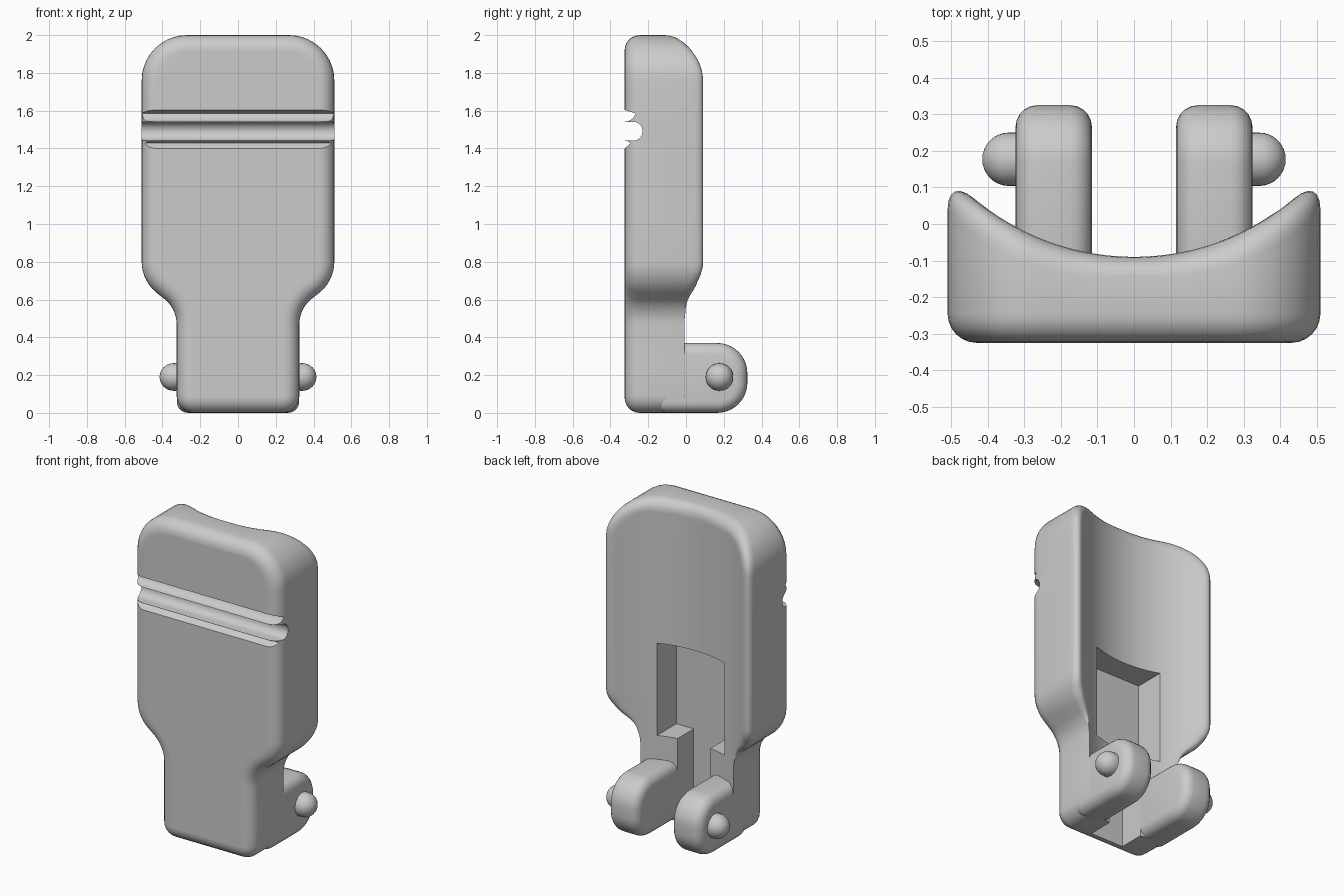
import bpy, bmesh
from math import sin, cos, pi, sqrt, radians
from mathutils import Vector, Matrix

cube = bpy.data.objects.get("Cube")
if cube:
    bpy.data.objects.remove(cube)

grey = bpy.data.materials.new("matte_grey")
grey.use_nodes = True
grey.diffuse_color = (0.6, 0.6, 0.6, 1)
grey.node_tree.nodes["Principled BSDF"].inputs["Base Color"].default_value = (0.6, 0.6, 0.6, 1)


def finish(bm, name):
    bmesh.ops.recalc_face_normals(bm, faces=bm.faces)
    mesh = bpy.data.meshes.new(name)
    bm.to_mesh(mesh)
    bm.free()
    mesh.materials.append(grey)
    obj = bpy.data.objects.new(name, mesh)
    bpy.context.collection.objects.link(obj)
    return obj


def smooth(obj, angle=35):
    bpy.ops.object.select_all(action='DESELECT')
    obj.select_set(True)
    bpy.context.view_layer.objects.active = obj
    bpy.ops.object.shade_smooth_by_angle(angle=radians(angle))


def arc(cx, cy, r, a0, a1, n):
    return [(cx + r * cos(radians(a0 + (a1 - a0) * i / n)),
             cy + r * sin(radians(a0 + (a1 - a0) * i / n))) for i in range(n + 1)]


def prism(name, points, place, lo, hi):
    """Extrude a 2D profile from lo to hi; place maps (u, v, depth) to xyz."""
    bm = bmesh.new()
    a, b = [[bm.verts.new(place(u, v, d)) for u, v in points] for d in (lo, hi)]
    bm.faces.new(a)
    bm.faces.new(b)
    n = len(points)
    for i in range(n):
        bm.faces.new((a[i], a[(i + 1) % n], b[(i + 1) % n], b[i]))
    return finish(bm, name)


def apply_modifier(obj, kind, **settings):
    mod = obj.modifiers.new(kind.lower(), kind)
    for key, value in settings.items():
        setattr(mod, key, value)
    bpy.context.view_layer.objects.active = obj
    bpy.ops.object.modifier_apply(modifier=mod.name)


def cut(obj, cutter):
    apply_modifier(obj, 'BOOLEAN', operation='DIFFERENCE', solver='EXACT', object=cutter)
    bpy.data.objects.remove(cutter)


# Body: front outline, rounded front edge, hollowed back with rounded rim
FRONT, COLS, R = -0.325, 24, 0.68
side = arc(0.235, 0.09, 0.09, -90, 0, 6)
side += [(0.325, z) for z in (0.2, 0.33)]
side += arc(0.495, 0.47, 0.17, 180, 130, 7)
side += arc(0.30, 0.80, 0.21, -50, 0, 7)
side += [(0.51, z) for z in (1.05, 1.3, 1.55)]
side += arc(0.27, 1.76, 0.24, 0, 90, 10)
rows = len(side)


def span(h, z):
    return [(h * (2 * i / COLS - 1), z) for i in range(1, COLS)]


left = [(-x, z) for x, z in side]
outline = [Vector(p) for p in
           side + span(*side[-1])[::-1] + left[::-1] + span(*side[0])]
count = len(outline)
inward = []
for i in range(count):
    before = (outline[i] - outline[i - 1]).normalized()
    after = (outline[(i + 1) % count] - outline[i]).normalized()
    t = (before + after).normalized()
    inward.append(Vector((-t.y, t.x)))


def scoop(x):
    return -0.09 + R - sqrt(R * R - x * x)


def front_point(i, a):
    p = outline[i] + inward[i] * 0.08 * (1 - cos(a))
    return p.x, FRONT + 0.08 * (1 - sin(a)), p.y


def rim_point(i, a):
    fade = min(1, max(0.04, (outline[i].y - 0.52) / 0.16))
    p = outline[i] + inward[i] * 0.07 * fade * (1 - cos(a))
    drop = fade * (0.05 + 0.1 * abs(p.x)) * (1 - sin(a))
    return p.x, scoop(p.x) - drop, p.y


def cap(bm, loop, depth):
    """Fill a loop with a grid of rows joining its left and right sides."""
    grid = []
    for j in range(rows):
        r, l = loop[j], loop[2 * rows + COLS - 2 - j]
        if j == 0:
            inner = loop[2 * rows + COLS - 1:]
        elif j == rows - 1:
            inner = loop[rows:rows + COLS - 1][::-1]
        else:
            inner = []
            for i in range(1, COLS):
                p = l.co.lerp(r.co, i / COLS)
                inner.append(bm.verts.new((p.x, depth(p.x), p.z)))
        grid.append([l] + inner + [r])
    for low, high in zip(grid, grid[1:]):
        for i in range(COLS):
            bm.faces.new((low[i], low[i + 1], high[i + 1], high[i]))


bm = bmesh.new()
STEPS = 6
angles = [pi / 2 * k / STEPS for k in range(STEPS + 1)]
loops = [[bm.verts.new(front_point(i, a)) for i in range(count)] for a in angles[::-1]]
loops += [[bm.verts.new(rim_point(i, a)) for i in range(count)] for a in angles]
for a, b in zip(loops, loops[1:]):
    for i in range(count):
        k = (i + 1) % count
        bm.faces.new((a[i], a[k], b[k], b[i]))
cap(bm, loops[0], lambda x: FRONT)
cap(bm, loops[-1], scoop)
body = finish(bm, "body")

# Finger groove across the front, with softened lips
groove = [(-0.5, 1.395), (FRONT - 0.005, 1.395)]
groove += arc(FRONT, 1.395, 0.046, 90, 30, 4)[::-1][1:]
groove += arc(-0.28, 1.491, 0.05, -90, 90, 10)
groove += arc(FRONT, 1.601, 0.06, -90, -15, 5)
groove += [(FRONT - 0.005, 1.605), (-0.5, 1.605)]
cut(body, prism("groove_cutter", groove, lambda u, v, d: (d, u, v), -0.8, 0.8))

# Stepped slot in the back, open at the bottom
half = [(0.115, -0.1), (0.115, 0.52), (0.235, 0.52), (0.235, 1.1)]
slot = half + [(-x, z) for x, z in reversed(half)]
cut(body, prism("slot_cutter", slot, lambda u, v, d: (u, d, v), -0.24, 0.4))
smooth(body)

# Hinge legs and pins, mirrored
leg_profile = [(-0.16, 0.0)]
leg_profile += arc(0.165, 0.16, 0.16, -90, 0, 10)
leg_profile += arc(0.165, 0.21, 0.16, 0, 90, 10)
leg_profile += [(-0.16, 0.37)]
for s, label in ((1, "left"), (-1, "right")):
    leg = prism(label + "_hinge_leg", leg_profile, lambda u, v, d: (d * s, u, v), 0.115, 0.324)
    apply_modifier(leg, 'BEVEL', width=0.06, segments=5, limit_method='ANGLE',
                   angle_limit=radians(40))
    smooth(leg)

    bm = bmesh.new()
    bmesh.ops.create_uvsphere(bm, u_segments=32, v_segments=16, radius=0.073)
    for v in bm.verts:
        if v.co.z < -0.001:
            v.co.z -= 0.06
    turn = Matrix.Rotation(s * pi / 2, 4, 'Y')
    bm.transform(Matrix.Translation((s * 0.342, 0.177, 0.19)) @ turn)
    smooth(finish(bm, label + "_hinge_pin"))
